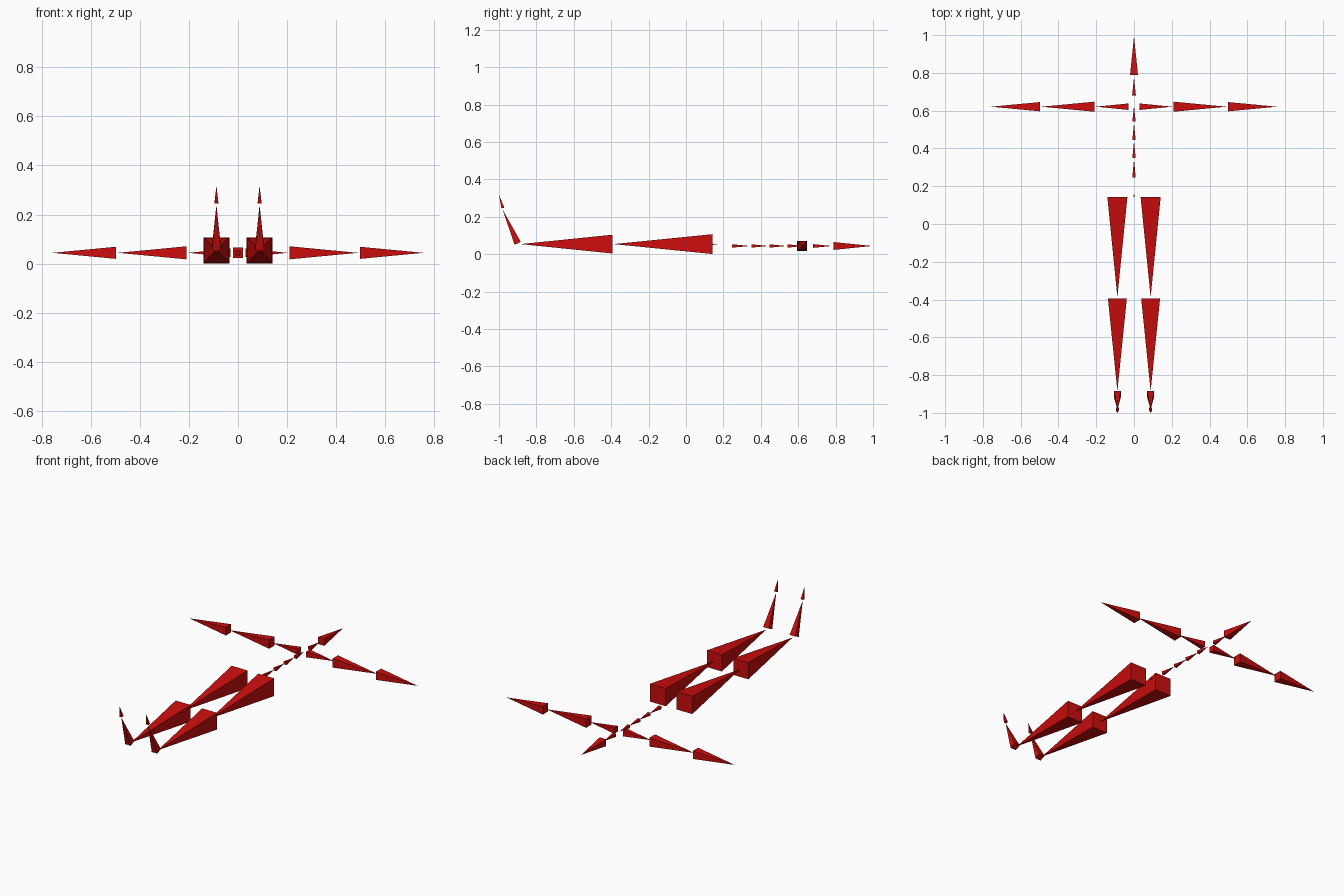
import bpy
import bmesh
from mathutils import Vector

cube = bpy.data.objects.get("Cube")
if cube:
    bpy.data.objects.remove(cube, do_unlink=True)

# Single red material
red = bpy.data.materials.new("red")
red.use_nodes = True
colour = (0.60, 0.004, 0.004, 1.0)
red.diffuse_color = colour
red.node_tree.nodes["Principled BSDF"].inputs["Base Color"].default_value = colour


def spike(name, base, tip, half):
    """Square-based pyramid running from the centre of its base to its tip."""
    base, tip = Vector(base), Vector(tip)
    axis = (tip - base).normalized()
    u = Vector((0, 1, 0)) if abs(axis.x) > 0.9 else Vector((1, 0, 0))
    v = axis.cross(u).normalized()
    bm = bmesh.new()
    ring = [bm.verts.new(base + half * (a * u + b * v))
            for a, b in ((-1, -1), (1, -1), (1, 1), (-1, 1))]
    apex = bm.verts.new(tip)
    bm.faces.new(ring)
    for i in range(4):
        bm.faces.new((ring[i], ring[(i + 1) % 4], apex))
    bmesh.ops.recalc_face_normals(bm, faces=bm.faces)
    mesh = bpy.data.meshes.new(name)
    bm.to_mesh(mesh)
    bm.free()
    mesh.materials.append(red)
    bpy.context.collection.objects.link(bpy.data.objects.new(name, mesh))


# Central chain: name, base y, tip y, height, half width
SPINE_Z = 0.044
for name, y0, y1, z, half in (
    ("pelvis", 0.143, 0.167, 0.053, 0.003),
    ("lower_spine", 0.247, 0.343, SPINE_Z, 0.009),
    ("middle_spine", 0.350, 0.440, SPINE_Z, 0.009),
    ("upper_spine", 0.446, 0.536, SPINE_Z, 0.009),
    ("chest", 0.543, 0.625, SPINE_Z, 0.009),
    ("neck", 0.680, 0.778, SPINE_Z, 0.010),
    ("head", 0.788, 0.995, SPINE_Z, 0.021),
):
    spike(name, (0, y0, z), (0, y1, z), half)

# Limbs, mirrored on both sides
ARM_Y, LEG_X, LEG_Z = 0.621, 0.088, 0.054
for side, s in (("left", 1), ("right", -1)):
    for part, x0, x1, half in (
        ("collar", 0.030, 0.203, 0.017),
        ("upper_arm", 0.210, 0.490, 0.0265),
        ("forearm", 0.498, 0.757, 0.0245),
    ):
        spike(f"{side}_{part}", (s * x0, ARM_Y, SPINE_Z), (s * x1, ARM_Y, SPINE_Z), half)
    for part, y0, z0, y1, z1, half in (
        ("thigh", 0.142, LEG_Z, -0.388, LEG_Z, 0.053),
        ("shin", -0.394, LEG_Z, -0.885, LEG_Z, 0.050),
        ("foot", -0.900, 0.058, -0.981, 0.240, 0.0185),
        ("toe", -0.979, 0.247, -1.0, 0.318, 0.008),
    ):
        spike(f"{side}_{part}", (s * LEG_X, y0, z0), (s * LEG_X, y1, z1), half)
